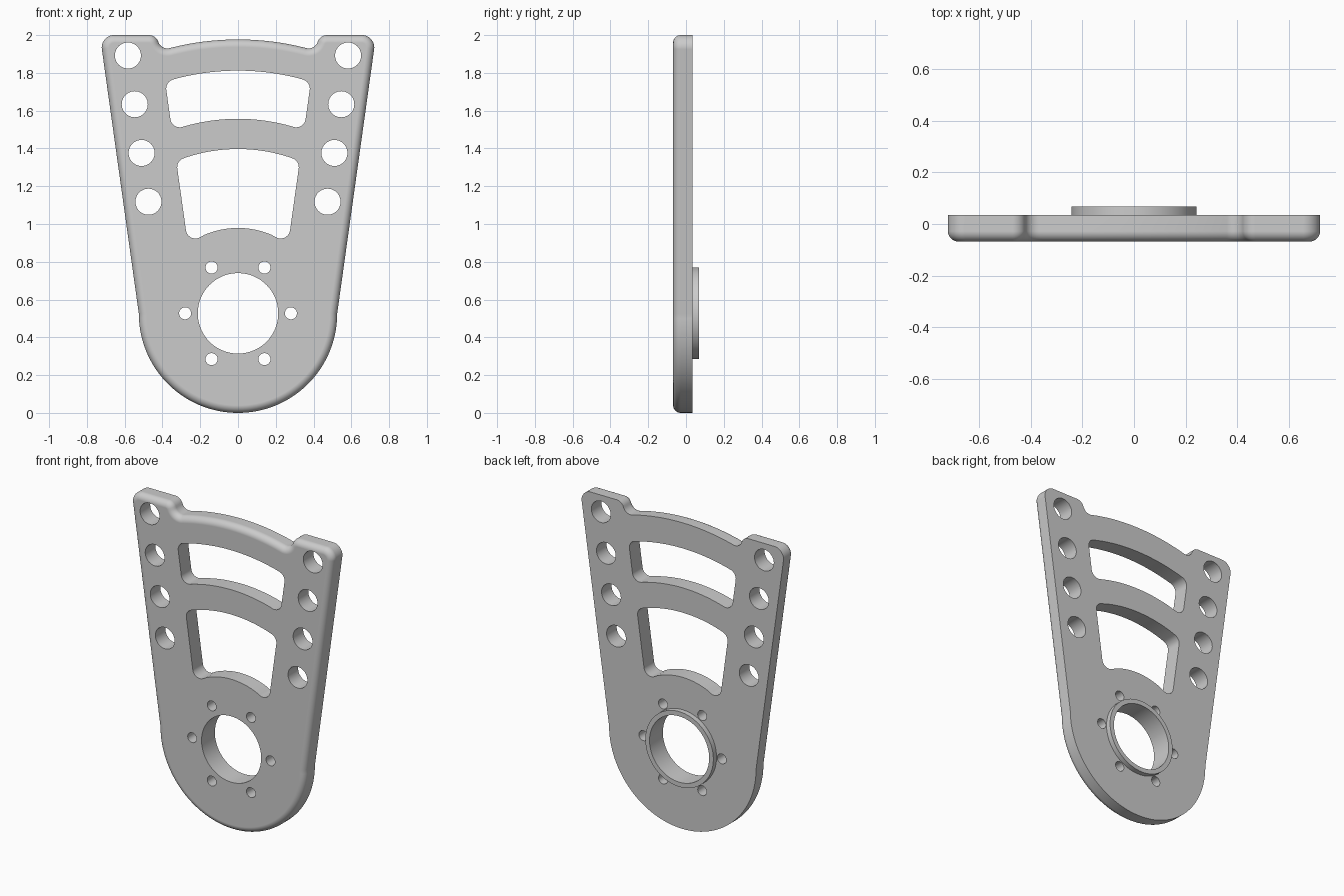
import bpy, bmesh, math
from mathutils import Vector

if "Cube" in bpy.data.objects:
    bpy.data.objects.remove(bpy.data.objects["Cube"])

FRONT, BACK, BOSS_BACK = -0.068, 0.035, 0.068
HUB = 0.527          # height of the hub axis
EDGE = 0.04          # rounding of the front rim
SLOPE = 0.14         # lean of the tapered sides

metal = bpy.data.materials.new("plain_grey")
metal.use_nodes = True
grey = (0.6, 0.6, 0.6, 1)
metal.diffuse_color = grey
metal.node_tree.nodes["Principled BSDF"].inputs["Base Color"].default_value = grey


def arc(radius, start, end, steps, cx=0.0, cz=HUB):
    """Arc points, angles in degrees from +x."""
    angles = [math.radians(start + (end - start) * i / steps) for i in range(steps + 1)]
    return [Vector((cx + radius * math.cos(a), cz + radius * math.sin(a))) for a in angles]


def circle(radius, steps, cx=0.0, cz=HUB):
    return arc(radius, 0, 360, steps, cx, cz)[:-1]


def fillet(a, corner, b, radius, steps=8):
    """Round the corner between the segments to a and b."""
    u, v = (a - corner).normalized(), (b - corner).normalized()
    half = math.acos(u.dot(v)) / 2
    reach = radius / math.tan(half)
    centre = corner + (u + v).normalized() * radius / math.sin(half)
    start, end = corner + u * reach - centre, corner + v * reach - centre
    return [centre + start.lerp(end, i / steps).normalized() * radius for i in range(steps + 1)]


def side_x(base, z):
    return base + SLOPE * (z - HUB)


def inset(points, amount):
    """Offset a counter-clockwise outline inward."""
    result = []
    for i, p in enumerate(points):
        d1 = (p - points[i - 1]).normalized()
        d2 = (points[(i + 1) % len(points)] - p).normalized()
        n1, n2 = Vector((-d1.y, d1.x)), Vector((-d2.y, d2.x))
        result.append(p + (n1 + n2) * amount / (1 + n1.dot(n2)))
    return result


def add_strips(bm, layers):
    """Loft (outline, y) layers and return their vertex rings."""
    rings = [[bm.verts.new((p.x, y, p.y)) for p in pts] for pts, y in layers]
    for r, s in zip(rings, rings[1:]):
        for i in range(len(r)):
            bm.faces.new((r[i - 1], s[i - 1], s[i], r[i]))
    return rings


def add_prism(bm, layers):
    """Loft layers and cap both ends."""
    rings = add_strips(bm, layers)
    bm.faces.new(rings[0])
    bm.faces.new(rings[-1][::-1])


def make_object(name, bm):
    bmesh.ops.recalc_face_normals(bm, faces=bm.faces)
    mesh = bpy.data.meshes.new(name)
    bm.to_mesh(mesh)
    bm.free()
    mesh.materials.append(metal)
    obj = bpy.data.objects.new(name, mesh)
    bpy.context.collection.objects.link(obj)
    return obj


# Plate outline: right half of the top, mirrored, closed by the round bottom
top = Vector((side_x(0.525, 2.0), 2.0))
shoulder, notch = Vector((0.437, 2.0)), Vector((0.403, 1.92))
crown = arc(1.45, 76.2, 90, 12)
half = fillet(Vector((0.525, HUB)), top, shoulder, 0.065)
half += fillet(top, shoulder, notch, 0.05)
half += fillet(shoulder, notch, crown[0], 0.05)
half += crown
outline = half + [Vector((-p.x, p.y)) for p in half[-2::-1]]
outline += arc(0.525, 180, 360, 64, cz=0.525)

# Plate body with a rounded front rim
layers = []
for i in range(9):
    a = math.radians(90 * i / 8)
    layers.append((inset(outline, EDGE * (1 - math.sin(a))), FRONT + EDGE * (1 - math.cos(a))))
layers.append((outline, BACK))
bm = bmesh.new()
add_prism(bm, layers)
plate = make_object("mounting_plate", bm)


def slot(inner, outer, low_gap):
    """Curved window bounded by two hub-centred arcs and tapered sides."""
    def corner(r):
        x = 0.3
        for _ in range(20):
            x = side_x(0.214, HUB + math.sqrt(r * r - x * x))
        return Vector((x, HUB + math.sqrt(r * r - x * x)))

    def trimmed(r, c, gap):
        a = math.degrees(math.atan2(c.y - HUB, c.x) + gap / r)
        return arc(r, a, 180 - a, 20)

    lo, hi = corner(inner), corner(outer)
    low_arc = trimmed(inner, lo, low_gap)
    high_arc = trimmed(outer, hi, 0.05)
    right = fillet(low_arc[0], lo, hi, 0.05) + fillet(lo, hi, high_arc[0], 0.05)
    left = [Vector((-p.x, p.y)) for p in reversed(right)]
    return right + high_arc + left + low_arc[::-1]


# All openings in one cutter
openings = [circle(0.213, 72), slot(1.03, 1.285, 0.07), slot(0.452, 0.87, 0.1)]
for k in range(6):
    a = math.radians(60 * k)
    openings.append(circle(0.032, 24, 0.28 * math.cos(a), HUB + 0.28 * math.sin(a)))
for side in (-1, 1):
    for k in range(4):
        openings.append(circle(0.069, 40, side * (0.474 + 0.0363 * k), 1.118 + 0.258 * k))
bm = bmesh.new()
for pts in openings:
    add_prism(bm, [(pts, -0.2), (pts, 0.2)])
cutter = make_object("openings_cutter", bm)
cutter.hide_render = True

cut = plate.modifiers.new("openings", "BOOLEAN")
cut.object = cutter
cut.operation = "DIFFERENCE"
cut.solver = "EXACT"
bpy.context.view_layer.objects.active = plate
bpy.ops.object.modifier_apply(modifier=cut.name)
bpy.data.objects.remove(cutter)

# Raised collar around the hub hole on the back
bm = bmesh.new()
wide, narrow = circle(0.243, 72), circle(0.213, 72)
add_strips(bm, [(wide, BACK), (wide, BOSS_BACK), (narrow, BOSS_BACK), (narrow, BACK)])
collar = make_object("hub_collar", bm)

# Smooth shading with crisp edges
for obj in (plate, collar):
    bpy.ops.object.select_all(action="DESELECT")
    obj.select_set(True)
    bpy.context.view_layer.objects.active = obj
    bpy.ops.object.shade_smooth_by_angle(angle=math.radians(30))
    weighted = obj.modifiers.new("weighted_normals", "WEIGHTED_NORMAL")
    weighted.keep_sharp = True
